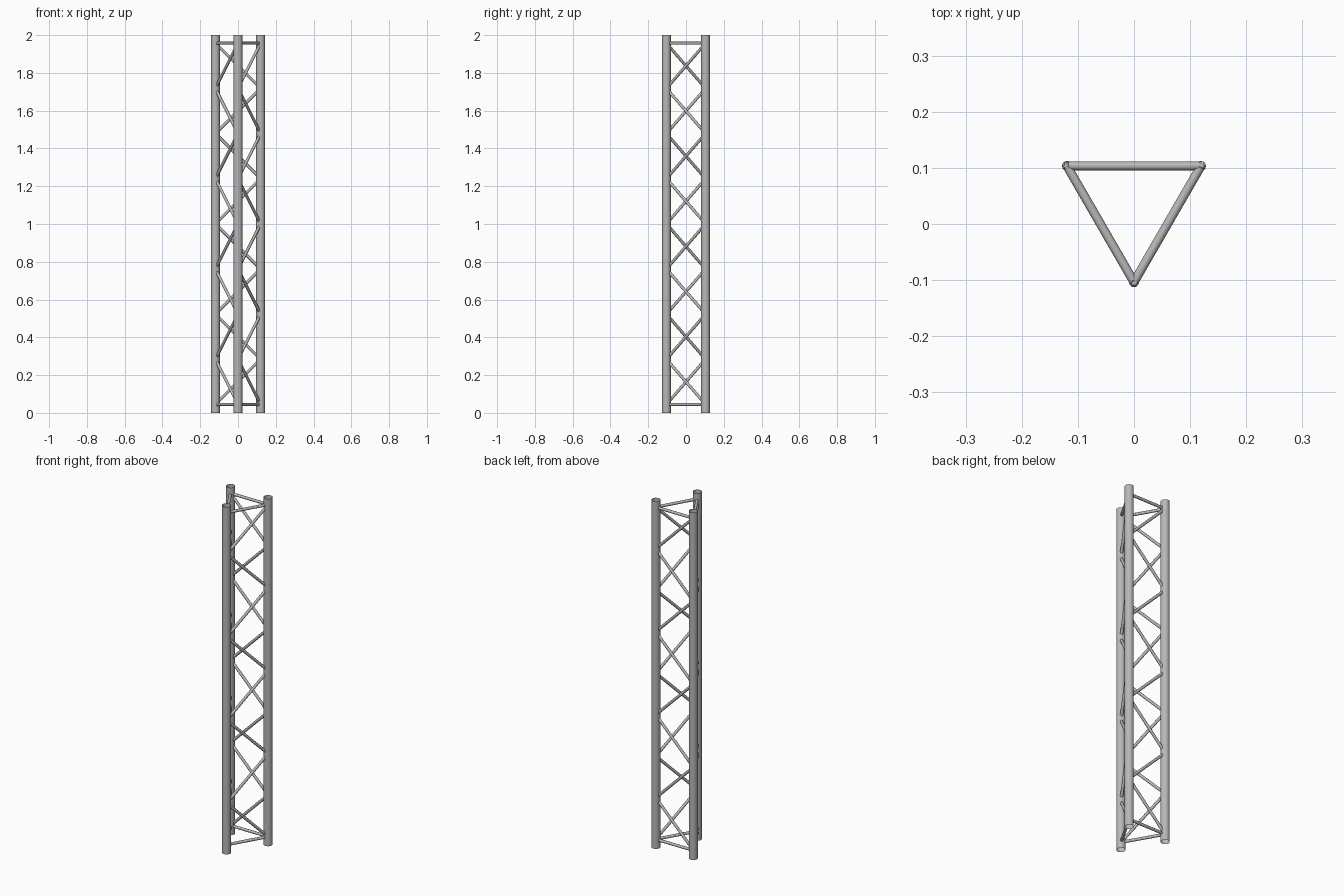
import bpy, bmesh, math
from mathutils import Vector, Matrix

cube = bpy.data.objects.get("Cube")
if cube:
    bpy.data.objects.remove(cube, do_unlink=True)

# Sizes
HEIGHT = 2.0
HALF_X, HALF_Y = 0.1195, 0.1035
CHORD_R, BRACE_R = 0.0235, 0.008
Z_LOW, Z_HIGH, BAYS = 0.045, 1.957, 8
OVERRUN = 0.004

metal = bpy.data.materials.new("grey metal")
metal.use_nodes = True
metal.diffuse_color = (0.48, 0.48, 0.48, 1)
metal.node_tree.nodes["Principled BSDF"].inputs["Base Color"].default_value = metal.diffuse_color


def add_tube(bm, start, end, radius, sides, capped):
    """Add a round tube between two points."""
    axis = end - start
    place = Matrix.Translation((start + end) / 2) @ axis.to_track_quat("Z", "Y").to_matrix().to_4x4()
    bmesh.ops.create_cone(bm, cap_ends=capped, segments=sides, radius1=radius,
                          radius2=radius, depth=axis.length, matrix=place)


def make_part(name, tubes, radius, sides, capped):
    """Build one object from a list of (start, end) tubes."""
    bm = bmesh.new()
    for start, end in tubes:
        add_tube(bm, start, end, radius, sides, capped)
    mesh = bpy.data.meshes.new(name)
    bm.to_mesh(mesh)
    bm.free()
    mesh.materials.append(metal)
    part = bpy.data.objects.new(name, mesh)
    bpy.context.collection.objects.link(part)
    bpy.ops.object.select_all(action="DESELECT")
    part.select_set(True)
    bpy.context.view_layer.objects.active = part
    bpy.ops.object.shade_smooth_by_angle(angle=math.radians(40))
    return part


def at(corner, z):
    return Vector((corner[0], corner[1], z))


def brace(a, b):
    """Run a brace slightly past the chord centres."""
    extra = (b - a).normalized() * OVERRUN
    return a - extra, b + extra


corners = {"right": (-HALF_X, HALF_Y), "left": (HALF_X, HALF_Y), "front": (0, -HALF_Y)}

# Three open-ended main chords
for side, corner in corners.items():
    make_part(side + "_chord", [(at(corner, 0), at(corner, HEIGHT))], CHORD_R, 24, False)

# Each face: end struts plus a zigzag of diagonals, turned around the triangle
step = (Z_HIGH - Z_LOW) / BAYS
for face, first, second in (("back", "right", "left"),
                            ("front_left", "left", "front"),
                            ("front_right", "front", "right")):
    pair = (corners[first], corners[second])
    struts = [brace(at(pair[0], z), at(pair[1], z)) for z in (Z_LOW, Z_HIGH)]
    make_part(face + "_end_struts", struts, BRACE_R, 12, True)
    diagonals = [brace(at(pair[i % 2], Z_HIGH - i * step),
                       at(pair[(i + 1) % 2], Z_HIGH - (i + 1) * step))
                 for i in range(BAYS)]
    make_part(face + "_diagonals", diagonals, BRACE_R, 12, True)
